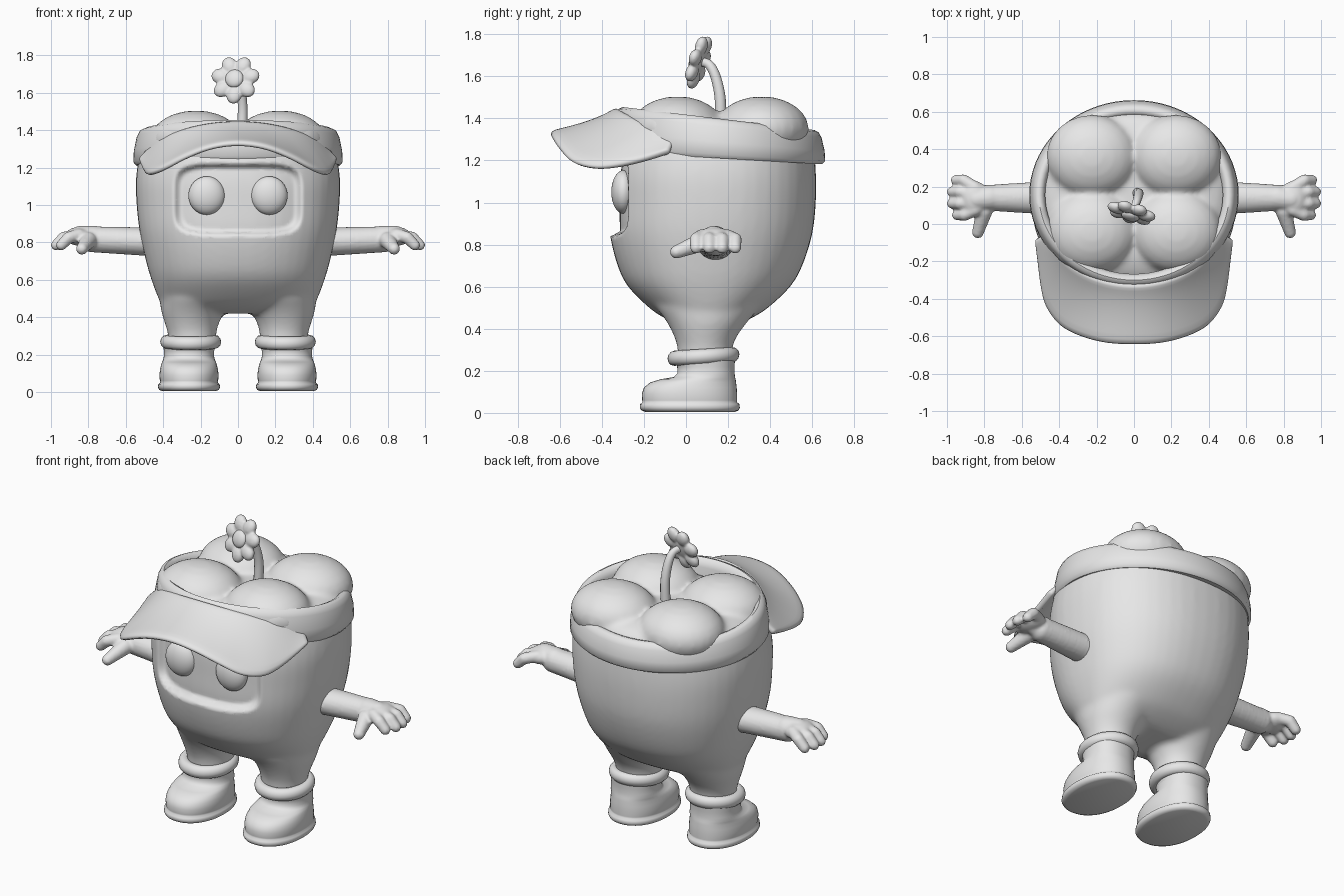
import bpy, bmesh, math
from mathutils import Vector, Matrix

if "Cube" in bpy.data.objects:
    bpy.data.objects.remove(bpy.data.objects["Cube"])

grey = bpy.data.materials.new("plain grey")
grey.diffuse_color = (0.8, 0.8, 0.8, 1)
grey.use_nodes = True
grey.node_tree.nodes["Principled BSDF"].inputs["Base Color"].default_value = grey.diffuse_color


def spline(rows, sub):
    """Catmull-Rom interpolation of rows of numbers."""
    out = []
    for i in range(len(rows) - 1):
        a, b, c, d = (Vector(rows[min(max(k, 0), len(rows) - 1)]) for k in (i - 1, i, i + 1, i + 2))
        for s in range(sub):
            t = s / sub
            out.append(0.5 * (2 * b + (c - a) * t + (2 * a - 5 * b + 4 * c - d) * t ** 2
                              + (3 * b - a - 3 * c + d) * t ** 3))
    return out + [Vector(rows[-1])]


def ring(z, cx, hx, y0, y1, power=2.0, n=48):
    """Superellipse outline spanning cx-hx..cx+hx and y0..y1."""
    pts = []
    for i in range(n):
        a = math.tau * i / n
        c, s = math.cos(a), math.sin(a)
        pts.append((cx + hx * math.copysign(abs(c) ** (2 / power), c),
                    (y0 + y1) / 2 + (y1 - y0) / 2 * math.copysign(abs(s) ** (2 / power), s), z))
    return pts


def loft(bm, rings, cap=True, closed=False):
    rows = [[bm.verts.new(p) for p in r] for r in rings]
    n = len(rows[0])
    pairs = list(zip(rows, rows[1:])) + ([(rows[-1], rows[0])] if closed else [])
    for a, b in pairs:
        for i in range(n):
            j = (i + 1) % n
            bm.faces.new((a[i], a[j], b[j], b[i]))
    if cap:
        bm.faces.new(rows[0][::-1])
        bm.faces.new(rows[-1])


def ball(bm, centre, radii, turn=None, seg=24):
    m = Matrix.Translation(centre) @ (turn or Matrix()) @ Matrix.Diagonal((*radii, 1))
    bmesh.ops.create_uvsphere(bm, u_segments=seg, v_segments=seg // 2, radius=1, matrix=m)


def limb(bm, p, q, r, s, steps=9):
    """Tapered rounded rod made of overlapping balls."""
    for i in range(steps + 1):
        t = i / steps
        ball(bm, Vector(p).lerp(Vector(q), t), [r + (s - r) * t] * 3, seg=16)


def finish(bm, name, voxel=0, smooth=0, mirror=False, angle=50):
    bmesh.ops.recalc_face_normals(bm, faces=bm.faces)
    me = bpy.data.meshes.new(name)
    bm.to_mesh(me)
    bm.free()
    me.materials.append(grey)
    ob = bpy.data.objects.new(name, me)
    bpy.context.collection.objects.link(ob)
    bpy.ops.object.select_all(action='DESELECT')
    ob.select_set(True)
    bpy.context.view_layer.objects.active = ob
    if voxel:
        m = ob.modifiers.new("remesh", 'REMESH')
        m.mode, m.voxel_size, m.use_smooth_shade = 'VOXEL', voxel, True
        m = ob.modifiers.new("smooth", 'SMOOTH')
        m.factor, m.iterations = 0.5, smooth
        bpy.ops.object.modifier_apply(modifier="remesh")
        bpy.ops.object.modifier_apply(modifier="smooth")
        if not ob.data.materials:
            ob.data.materials.append(grey)
    if mirror:
        m = ob.modifiers.new("mirror", 'MIRROR')
        m.use_mirror_merge = False
        bpy.ops.object.modifier_apply(modifier="mirror")
    bpy.ops.object.shade_smooth_by_angle(angle=math.radians(angle))
    return ob


# Body: crown, four top lobes and two legs fused together
bm = bmesh.new()
crown = [(.42, .34, -.02, .24), (.45, .395, -.10, .31), (.50, .425, -.175, .39), (.60, .463, -.275, .495),
         (.70, .492, -.325, .553), (.85, .525, -.362, .60), (1.0, .542, -.365, .617),
         (1.15, .545, -.36, .617), (1.30, .515, -.325, .60), (1.36, .46, -.26, .56), (1.39, .38, -.18, .48)]
loft(bm, [ring(r[0], 0, r[1], r[2], r[3], 2.25) for r in spline(crown, 4)])
leg = [(.2, .245, .12, -.035, .215), (.3, .245, .128, -.04, .22), (.36, .247, .142, -.055, .24),
       (.43, .24, .17, -.09, .29), (.5, .22, .20, -.14, .35)]
for side in (1, -1):
    loft(bm, [ring(r[0], side * r[1], r[2], r[3], r[4]) for r in spline(leg, 4)])
    for dy in (-.2, .2):
        ball(bm, (side * .225, .16 + dy, 1.35), (.245, .225, .155))
body = finish(bm, "tooth_body", .015, 10)
# Face recess: push the front skin inward inside a rounded rectangle
for v in body.data.vertices:
    x, y, z = v.co
    if y < 0:
        f = abs(x / .325) ** 5 + abs((z - 1.03) / .18) ** 5
        t = min(max((1.4 - f) / .8, 0), 1)
        v.co.y += .05 * t * t * (3 - 2 * t)

# Eyes
bm = bmesh.new()
ball(bm, (.167, -.298, 1.05), (.098, .057, .103), seg=32)
finish(bm, "eyes", mirror=True)

# Headband: tilted oval ring with a rounded profile
bm = bmesh.new()
profile = [(-.05, 0), (-.015, -.02), (0, .08), (-.003, .4), (-.018, .8), (-.032, .95),
           (-.052, 1), (-.072, .95), (-.085, .8), (-.085, .1)]
rings = []
for i in range(72):
    a = math.tau * i / 72
    row = []
    for r, t in profile:
        y = .155 + (.507 + r) * math.sin(a)
        low, high = 1.185 + (.65 - y) * .06, 1.34 + (.65 - y) * .12
        row.append(((.56 + r) * math.cos(a), y, low + (high - low) * t))
    rings.append(row)
loft(bm, rings, cap=False, closed=True)
finish(bm, "headband")

# Visor brim: sheet from the band out to a drooping edge
bm = bmesh.new()
half = [(0, -.645, 1.325), (.15, -.637, 1.305), (.29, -.60, 1.25), (.40, -.54, 1.19), (.47, -.44, 1.163),
        (.495, -.33, 1.17), (.51, -.2, 1.20), (.525, -.08, 1.24)]
edge = spline([(-x, y, z) for x, y, z in half[:0:-1]] + half, 3)
grid = []
for i, out in enumerate(edge):
    u = 2 * i / (len(edge) - 1) - 1
    a = u * math.radians(64)
    inn = Vector((.525 * math.sin(a), .155 - .475 * math.cos(a), 1.44 - .15 * u * u))
    mid = inn.lerp(out, .3)
    mid.z -= .035 * (1 - u * u)
    grid.append([bm.verts.new((1 - t) ** 2 * inn + 2 * t * (1 - t) * mid + t * t * out)
                 for t in (k / 7 for k in range(8))])
for p, q in zip(grid, grid[1:]):
    for k in range(7):
        bm.faces.new((p[k], p[k + 1], q[k + 1], q[k]))
visor = finish(bm, "visor_brim")
m = visor.modifiers.new("thickness", 'SOLIDIFY')
m.thickness, m.offset = .035, 0
m = visor.modifiers.new("rounding", 'SUBSURF')
m.levels = m.render_levels = 1

# Arms with hands
bm = bmesh.new()
for i in range(15):
    t = i / 14
    ball(bm, (.45 + .33 * t, .14, .802 + .014 * t), (.06, .092 - .022 * t, .078 - .008 * t), seg=20)
limb(bm, (.77, .14, .82), (.84, .13, .835), .07, .055)
ball(bm, (.85, .135, .832), (.075, .095, .05))
for k in range(4):
    y = .048 + .062 * k
    reach = (.955, .982, .982, .962)[k]
    limb(bm, (.85, .075 + .04 * k, .84), (reach - .05, y, .825), .034, .032)
    limb(bm, (reach - .05, y, .825), (reach - .01, y, .785), .032, .029)
limb(bm, (.80, .07, .81), (.835, -.045, .765), .045, .032)
finish(bm, "arms", .009, 4, mirror=True)

# Boots: sole, foot and shaft in one loft
bm = bmesh.new()
boot = [(.005, .145, -.195, .235), (.012, .16, -.212, .25), (.025, .166, -.22, .256), (.042, .164, -.218, .254),
        (.05, .154, -.207, .243), (.06, .156, -.208, .243), (.09, .158, -.21, .243), (.12, .155, -.20, .241),
        (.145, .149, -.17, .238), (.16, .144, -.12, .236), (.17, .139, -.06, .233), (.19, .134, -.04, .231),
        (.22, .134, -.042, .23), (.27, .14, -.06, .235)]
loft(bm, [ring(r[0], .262, r[1], r[2], r[3], 2.2) for r in boot])
finish(bm, "boots", mirror=True, angle=65)

# Boot cuffs: rolled rings, a little higher at the back
bm = bmesh.new()
rings = []
for i in range(40):
    a = math.tau * i / 40
    row = []
    for k in range(12):
        b = math.tau * k / 12
        r = .033 * math.cos(b)
        y = .083 + (.138 + r) * math.sin(a)
        row.append((.253 + (.13 + r) * math.cos(a), y, .268 + .06 * (y - .083) + .036 * math.sin(b)))
    rings.append(row)
loft(bm, rings, cap=False, closed=True)
finish(bm, "boot_cuffs", mirror=True)

# Flower stem
bm = bmesh.new()
path = spline([(.02, .165, 1.38), (.025, .162, 1.50), (.02, .14, 1.60), (.01, .11, 1.655), (-.01, .07, 1.67)], 5)
rings = []
for i, p in enumerate(path):
    d = (path[min(i + 1, len(path) - 1)] - path[max(i - 1, 0)]).normalized()
    side = Vector((1, 0, 0))
    up = d.cross(side).normalized()
    r = .028 - .008 * i / len(path)
    rings.append([p + r * (math.cos(math.tau * k / 12) * side + math.sin(math.tau * k / 12) * up)
                  for k in range(12)])
loft(bm, rings)
finish(bm, "flower_stem")

# Flower head: petals round a raised centre, leaning back
face = Vector((-.24, -.92, .3)).to_track_quat('Z', 'Y').to_matrix().to_4x4()
middle = Vector((-.015, .06, 1.67))
bm = bmesh.new()
ball(bm, middle, (.08, .08, .024), face)
for k in range(7):
    turn = face @ Matrix.Rotation(math.tau * (k + .25) / 7, 4, 'Z')
    ball(bm, middle + turn @ Vector((.085, 0, 0)), (.05, .042, .029), turn)
finish(bm, "flower_petals", .007, 3)
bm = bmesh.new()
ball(bm, middle + face @ Vector((0, 0, .018)), (.05, .05, .026), face)
finish(bm, "flower_centre")
